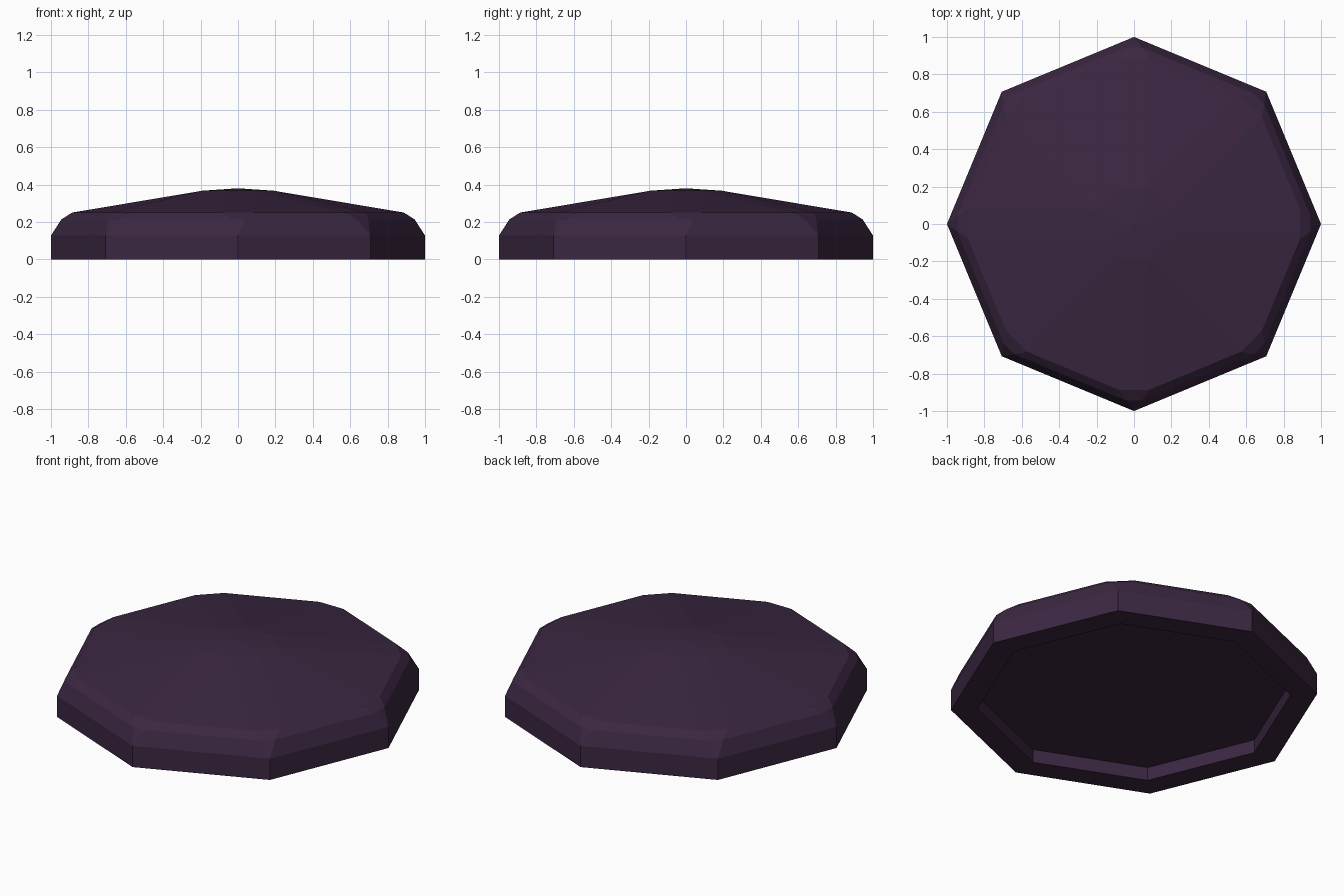
import bpy, bmesh, math

if "Cube" in bpy.data.objects:
    bpy.data.objects.remove(bpy.data.objects["Cube"])

SIDES = 8
TAN = math.tan(math.pi / SIDES)

plum = bpy.data.materials.new("dark_plum")
plum.diffuse_color = (0.043, 0.020, 0.053, 1)
plum.use_nodes = True
plum.node_tree.nodes["Principled BSDF"].inputs["Base Color"].default_value = plum.diffuse_color

bm = bmesh.new()


def ring(radius, half_width, z):
    """Octagon whose corners are cut flat to the given half width."""
    verts = []
    for i in range(SIDES):
        a = 2 * math.pi * i / SIDES
        for t in (-half_width, half_width):
            verts.append(bm.verts.new((radius * math.cos(a) - t * math.sin(a),
                                       radius * math.sin(a) + t * math.cos(a), z)))
    return verts


# Profile from the underside recess, around the rim, to the crown
profile = [
    (0.855, 0, 0.08),          # recess ceiling
    (0.855, 0, 0.0),           # recess lip
    (1.0, 0, 0.0),             # foot
    (1.0, 0, 0.127),           # top of upright wall
    (0.945, 0.04, 0.213),      # rounded shoulder
    (0.887, 0.08, 0.25),       # start of sloped top
    (0.19, 0.19 * TAN, 0.367), # crown
]
rings = [ring(*p) for p in profile]
n = SIDES * 2
for lower, upper in zip(rings, rings[1:]):
    for i in range(n):
        j = (i + 1) % n
        bm.faces.new((lower[i], lower[j], upper[j], upper[i]))

# Shallow tip and recess ceiling
tip = bm.verts.new((0, 0, 0.38))
for i in range(n):
    bm.faces.new((rings[-1][i], rings[-1][(i + 1) % n], tip))
centre = bm.verts.new((0, 0, 0.08))
for i in range(n):
    bm.faces.new((rings[0][(i + 1) % n], rings[0][i], centre))

# Merge the uncut corners back into single points
bmesh.ops.remove_doubles(bm, verts=bm.verts[:], dist=0.0005)
bmesh.ops.recalc_face_normals(bm, faces=bm.faces[:])

mesh = bpy.data.meshes.new("octagonal_cap")
bm.to_mesh(mesh)
bm.free()
mesh.materials.append(plum)
cap = bpy.data.objects.new("octagonal_cap", mesh)
bpy.context.collection.objects.link(cap)
